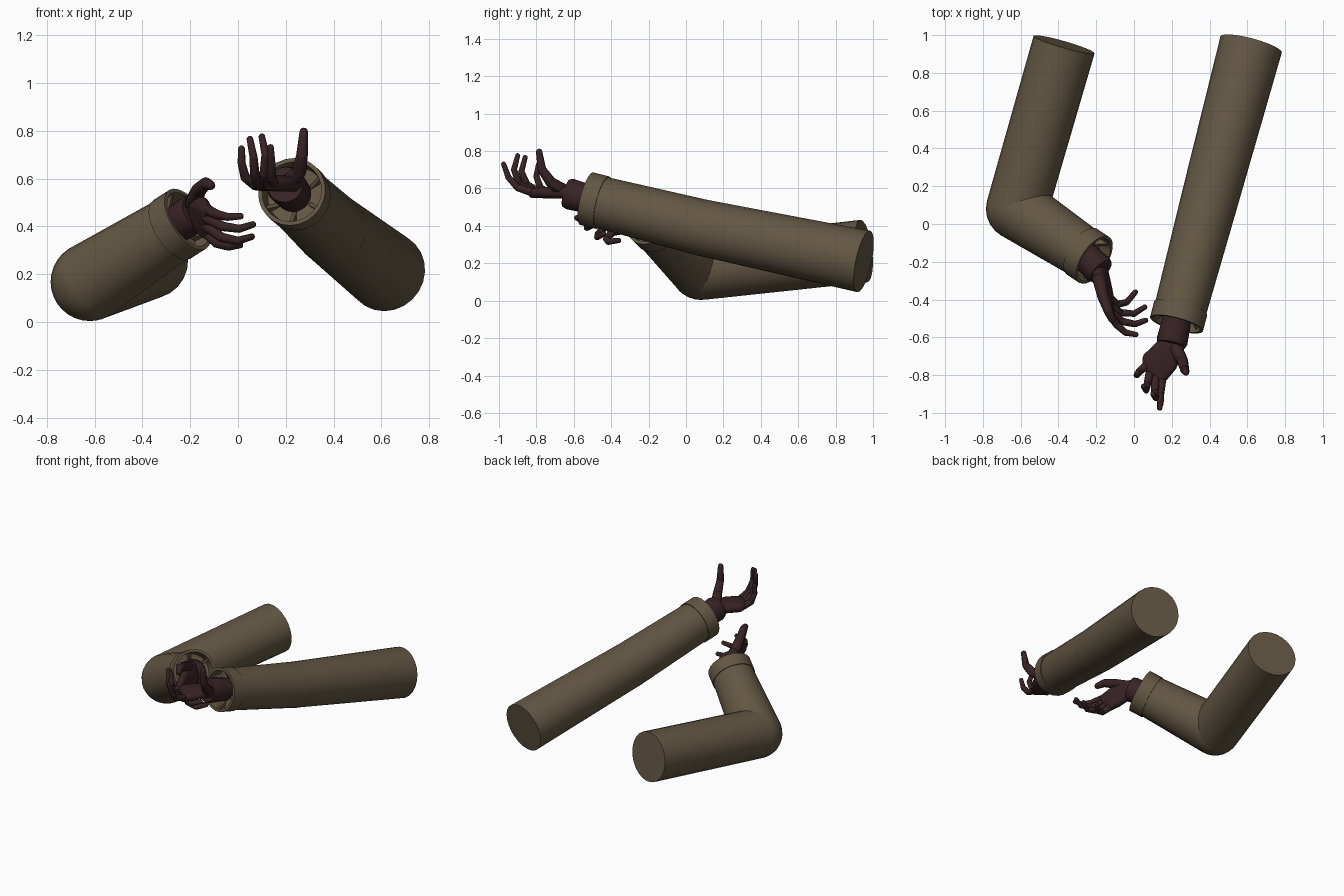
import bpy, bmesh, math
from mathutils import Vector

cube = bpy.data.objects.get("Cube")
if cube:
    bpy.data.objects.remove(cube)


def material(name, rgb):
    m = bpy.data.materials.new(name)
    m.use_nodes = True
    m.diffuse_color = (*rgb, 1)
    bsdf = next(n for n in m.node_tree.nodes if n.type == 'BSDF_PRINCIPLED')
    bsdf.inputs["Base Color"].default_value = (*rgb, 1)
    bsdf.inputs["Roughness"].default_value = 0.8
    return m


SLEEVE = material("olive_brown_cloth", (0.125, 0.095, 0.056))
HAND = material("dark_maroon", (0.040, 0.017, 0.018))


def finish(name, bm, mat, angle=40):
    bmesh.ops.recalc_face_normals(bm, faces=bm.faces)
    mesh = bpy.data.meshes.new(name)
    bm.to_mesh(mesh)
    bm.free()
    mesh.materials.append(mat)
    ob = bpy.data.objects.new(name, mesh)
    bpy.context.collection.objects.link(ob)
    bpy.ops.object.select_all(action='DESELECT')
    ob.select_set(True)
    bpy.context.view_layer.objects.active = ob
    bpy.ops.object.shade_smooth_by_angle(angle=math.radians(angle))
    return ob


def lathe(name, start, end, profile, mat, sides=24):
    """Turn (distance from the end, radius) pairs around the start-end axis."""
    start, end = Vector(start), Vector(end)
    axis = (end - start).normalized()
    side = axis.cross(Vector((0, 0, 1))).normalized()
    up = side.cross(axis)
    bm = bmesh.new()
    rings = []
    for dist, r in profile:
        c = end + axis * dist
        rings.append([bm.verts.new(c + r * (math.cos(a) * side + math.sin(a) * up))
                      for a in (math.tau * i / sides for i in range(sides))])
    for a, b in zip(rings, rings[1:]):
        for i in range(sides):
            j = (i + 1) % sides
            bm.faces.new((a[i], a[j], b[j], b[i]))
    bm.faces.new(rings[0])
    bm.faces.new(rings[-1])
    return finish(name, bm, mat)


def ball_points(centre, r):
    pts = [Vector(centre) + Vector((0, 0, s * r)) for s in (-1, 1)]
    for k in range(1, 6):
        t = math.pi * k / 6
        for i in range(10):
            a = math.tau * i / 10
            pts.append(Vector(centre) + r * Vector(
                (math.sin(t) * math.cos(a), math.sin(t) * math.sin(a), math.cos(t))))
    return pts


def add_hull(bm, balls):
    """Wrap a convex skin around a set of (centre, radius) balls."""
    verts = [bm.verts.new(p) for c, r in balls for p in ball_points(c, r)]
    res = bmesh.ops.convex_hull(bm, input=verts)
    loose = {g for g in res["geom_interior"] + res["geom_unused"]
             if isinstance(g, bmesh.types.BMVert)}
    bmesh.ops.delete(bm, geom=list(loose), context='VERTS')


def digit(name, path, r0, r1):
    bm = bmesh.new()
    n = len(path) - 1
    balls = [(p, r0 + (r1 - r0) * i / n) for i, p in enumerate(path)]
    for pair in zip(balls, balls[1:]):
        add_hull(bm, pair)
    finish(name, bm, HAND, 60)


def palm(name, balls):
    bm = bmesh.new()
    add_hull(bm, balls)
    finish(name, bm, HAND, 60)


def sleeve(side, shoulder, elbow, cuff, r_elbow):
    length = (Vector(elbow) - Vector(shoulder)).length
    lathe(side + "_upper_sleeve", shoulder, elbow,
          [(-length, 0.168), (0, r_elbow)], SLEEVE)
    # rounded elbow
    bm = bmesh.new()
    bmesh.ops.create_uvsphere(bm, u_segments=24, v_segments=16, radius=r_elbow)
    bmesh.ops.translate(bm, verts=bm.verts, vec=elbow)
    finish(side + "_elbow", bm, SLEEVE)
    # forearm with a wider, hollow cuff
    length = (Vector(cuff) - Vector(elbow)).length
    lathe(side + "_forearm_sleeve", elbow, cuff,
          [(-length, r_elbow), (-0.09, 0.139), (-0.09, 0.145), (0, 0.145),
           (0, 0.128), (-0.07, 0.122), (-0.08, 0.06)], SLEEVE)
    # folds bridging cuff and wrist
    e, c = Vector(elbow), Vector(cuff)
    axis = (c - e).normalized()
    u = axis.cross(Vector((0, 0, 1))).normalized()
    v = u.cross(axis)
    bm = bmesh.new()
    for k in range(6):
        a = math.tau * (k + 0.5) / 6
        out = math.cos(a) * u + math.sin(a) * v
        across = axis.cross(out) * 0.008
        pts = [c + out * r + axis * d + across * s
               for r, d in ((0.07, -0.07), (0.132, -0.07), (0.132, -0.01))
               for s in (-1, 1)]
        bmesh.ops.convex_hull(bm, input=[bm.verts.new(p) for p in pts])
    finish(side + "_cuff_folds", bm, SLEEVE)


# sleeves
sleeve("left", (0.62, 0.95, 0.21), (0.39, 0.09, 0.39), (0.225, -0.53, 0.545), 0.151)
sleeve("right", (-0.37, 0.95, 0.265), (-0.62, 0.08, 0.168), (-0.21, -0.19, 0.43), 0.164)

# wrists
WRIST = [(-0.17, 0.075), (-0.02, 0.083), (0, 0.076)]
lathe("left_wrist", (0.24, -0.45, 0.525), (0.197, -0.64, 0.575), WRIST, HAND, 20)
lathe("right_wrist", (-0.27, -0.16, 0.4), (-0.175, -0.25, 0.46), WRIST, HAND, 20)

# left hand, palm up
palm("left_palm", [((0.235, -0.65, 0.58), 0.035), ((0.155, -0.64, 0.58), 0.035),
                   ((0.20, -0.75, 0.58), 0.028), ((0.075, -0.71, 0.58), 0.03),
                   ((0.145, -0.82, 0.575), 0.026), ((0.07, -0.76, 0.58), 0.024)])
FINGERS = ("index_finger", "middle_finger", "ring_finger", "little_finger")
LEFT = (
    ((0.15, -0.81, 0.575), (0.14, -0.90, 0.605), (0.14, -0.95, 0.66), (0.136, -0.975, 0.73)),
    ((0.115, -0.80, 0.575), (0.11, -0.89, 0.62), (0.115, -0.92, 0.70), (0.10, -0.90, 0.775)),
    ((0.085, -0.78, 0.575), (0.07, -0.85, 0.62), (0.065, -0.88, 0.69), (0.05, -0.86, 0.765)),
    ((0.065, -0.75, 0.58), (0.03, -0.78, 0.605), (0.015, -0.80, 0.665), (0.015, -0.79, 0.725)),
)
for finger, path in zip(FINGERS, LEFT):
    digit("left_" + finger, path, 0.023, 0.014)
digit("left_thumb", ((0.22, -0.66, 0.59), (0.255, -0.72, 0.63),
                     (0.268, -0.77, 0.70), (0.275, -0.785, 0.795)), 0.037, 0.018)

# right hand, palm turned inward
palm("right_palm", [((-0.19, -0.26, 0.495), 0.035), ((-0.17, -0.25, 0.42), 0.035),
                    ((-0.15, -0.39, 0.495), 0.028), ((-0.145, -0.34, 0.385), 0.03),
                    ((-0.13, -0.47, 0.465), 0.026), ((-0.13, -0.39, 0.37), 0.024)])
RIGHT = (
    ((-0.13, -0.47, 0.47), (-0.09, -0.535, 0.45), (-0.045, -0.575, 0.44), (0.01, -0.585, 0.443)),
    ((-0.13, -0.46, 0.435), (-0.065, -0.515, 0.40), (0.005, -0.53, 0.39), (0.062, -0.51, 0.408)),
    ((-0.13, -0.43, 0.40), (-0.07, -0.47, 0.355), (0, -0.475, 0.34), (0.057, -0.44, 0.357)),
    ((-0.13, -0.39, 0.37), (-0.09, -0.425, 0.33), (-0.04, -0.415, 0.315), (0.008, -0.36, 0.322)),
)
for finger, path in zip(FINGERS, RIGHT):
    digit("right_" + finger, path, 0.023, 0.014)
digit("right_thumb", ((-0.185, -0.29, 0.50), (-0.165, -0.38, 0.55),
                      (-0.135, -0.46, 0.58), (-0.115, -0.505, 0.572)), 0.037, 0.02)
